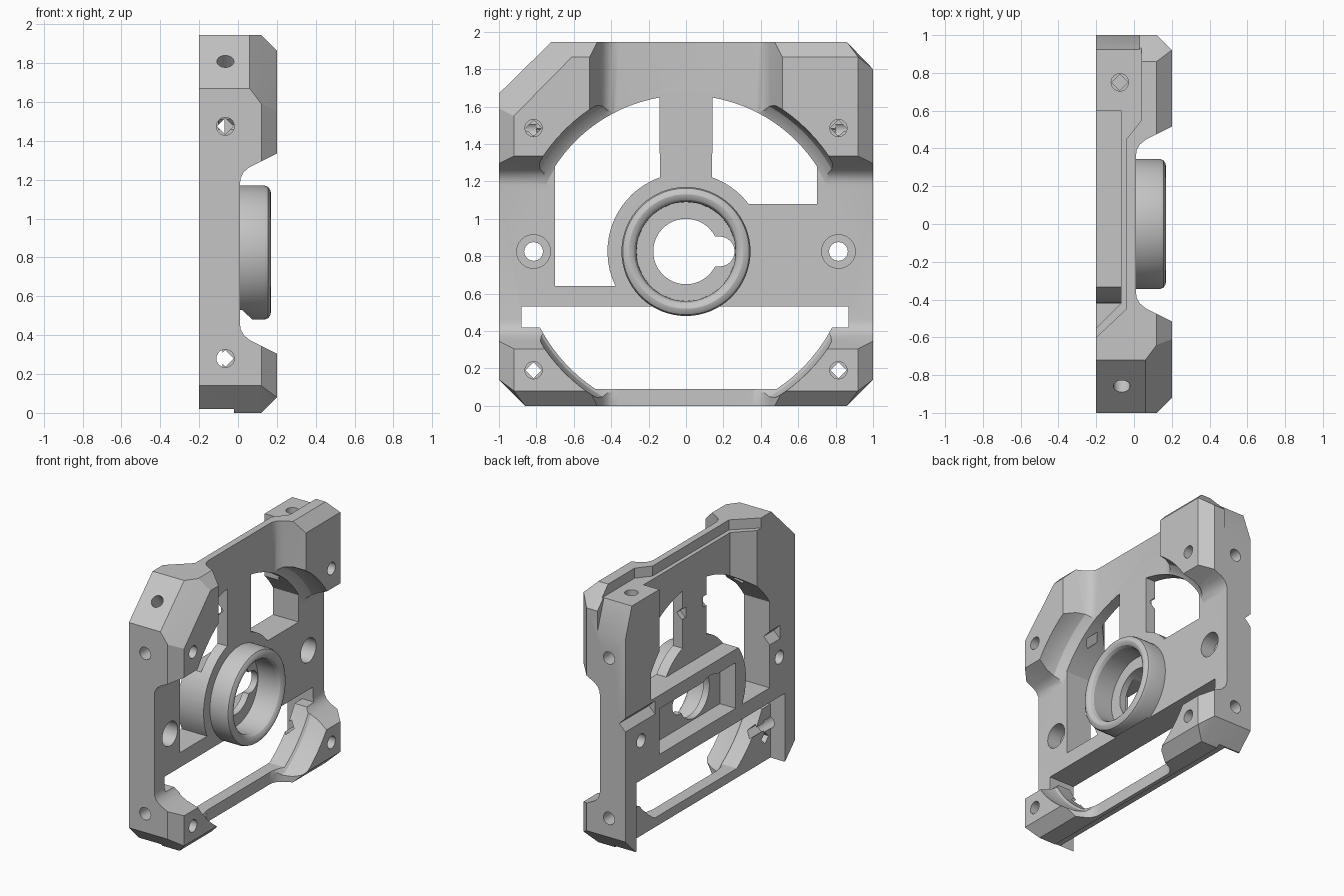
import bpy, bmesh, math
from mathutils import Vector, Matrix

if "Cube" in bpy.data.objects:
    bpy.data.objects.remove(bpy.data.objects["Cube"])

grey = bpy.data.materials.new("plain grey")
grey.use_nodes = True
grey.diffuse_color = (0.56, 0.56, 0.56, 1)
grey.node_tree.nodes["Principled BSDF"].inputs["Base Color"].default_value = (0.56, 0.56, 0.56, 1)

HUB = 0.825  # height of the hub axis


def finish(bm, name):
    bmesh.ops.recalc_face_normals(bm, faces=bm.faces)
    mesh = bpy.data.meshes.new(name)
    bm.to_mesh(mesh)
    bm.free()
    ob = bpy.data.objects.new(name, mesh)
    bpy.context.collection.objects.link(ob)
    mesh.materials.append(grey)
    return ob


def prism(name, axis, pts, a, b):
    """Extrude a 2D outline along an axis; the outline uses the other two axes in order."""
    bm = bmesh.new()

    def place(p, t):
        v = list(p)
        v.insert("xyz".index(axis), t)
        return bm.verts.new(v)
    low = [place(p, a) for p in pts]
    high = [place(p, b) for p in pts]
    bm.faces.new(low)
    bm.faces.new(high)
    for i in range(len(pts)):
        j = (i + 1) % len(pts)
        bm.faces.new((low[i], low[j], high[j], high[i]))
    return finish(bm, name)


def box(name, x, y, z):
    return prism(name, "x", [(y[0], z[0]), (y[1], z[0]), (y[1], z[1]), (y[0], z[1])], *x)


def lathe(name, profile, steps=64):
    """Spin a closed (x, radius) profile around the hub axis."""
    bm = bmesh.new()
    rings = []
    for i in range(steps):
        t = math.tau * i / steps
        rings.append([bm.verts.new((x, r * math.cos(t), HUB + r * math.sin(t))) for x, r in profile])
    n = len(profile)
    for i in range(steps):
        p, q = rings[i], rings[(i + 1) % steps]
        for k in range(n):
            m = (k + 1) % n
            bm.faces.new((p[k], p[m], q[m], q[k]))
    return finish(bm, name)


def rod(name, start, end, r, steps=24):
    start, end = Vector(start), Vector(end)
    d = end - start
    bm = bmesh.new()
    mat = Matrix.Translation((start + end) / 2) @ d.to_track_quat("Z", "Y").to_matrix().to_4x4()
    bmesh.ops.create_cone(bm, cap_ends=True, segments=steps, radius1=r, radius2=r,
                          depth=d.length, matrix=mat)
    return finish(bm, name)


def arc(r, a, b, n=16):
    """Arc about the hub in (y, z), angles in degrees."""
    angles = [math.radians(a + (b - a) * i / n) for i in range(n + 1)]
    return [(r * math.cos(t), HUB + r * math.sin(t)) for t in angles]


def cut(target, other):
    mod = target.modifiers.new("cut", "BOOLEAN")
    mod.operation, mod.solver, mod.object = "DIFFERENCE", "EXACT", other
    bpy.context.view_layer.objects.active = target
    bpy.ops.object.modifier_apply(modifier=mod.name)
    bpy.data.objects.remove(other)


def screw_hole(start, middle, end):
    """Round hole that continues as a square one."""
    cut(frame, rod("round_hole", start, middle, 0.046))
    cut(frame, rod("square_hole", start, end, 0.043, 4))


# Outer block: chamfered outline with a bevelled front
outline = [(-0.86, 0), (0.86, 0), (1, 0.14), (1, 1.8), (0.86, 1.945), (-0.72, 1.945), (-1, 1.67), (-1, 0.14)]
face = [(-0.92, 0.08), (0.92, 0.08), (0.92, 1.865), (-0.61, 1.865), (-0.92, 1.55)]
bm = bmesh.new()
for y, z in outline:
    bm.verts.new((-0.2, y, z))
    bm.verts.new((0.06 if y < 0 and z > 1 else 0.12, y, z))
for y, z in face:
    bm.verts.new((0.2, y, z))
for y, z in [(-1, 1.59), (-0.64, 1.945)]:
    bm.verts.new((0.12, y, z))
bmesh.ops.convex_hull(bm, input=bm.verts)
bmesh.ops.dissolve_limit(bm, angle_limit=0.01, verts=bm.verts, edges=bm.edges)
frame = finish(bm, "mounting_frame")

# Front channels, crossing between the four raised corners
flare = [(0.01, 0.36), (0.014, 0.39), (0.03, 0.42), (0.06, 0.445), (0.2, 0.515), (0.26, 0.545)]
channel = [(x, -h) for x, h in flare] + [(x, h) for x, h in reversed(flare)]
cut(frame, prism("vertical_channel", "z", channel, -0.1, 2.1))
cut(frame, prism("cross_channel", "y", [(x, h + 0.82) for x, h in channel], -1.1, 1.1))

# Round clearance hollowed into the corners
bowl = [(0.01, 0.83), (0.025, 0.86), (0.06, 0.895), (0.12, 0.915), (0.26, 0.92)]
cut(frame, lathe("corner_bowl", bowl + [(0.26, 0.1), (0.01, 0.1)], 96))

# Upper windows either side of the strut
right_window = [(0.7, 1.08)] + arc(0.835, 33, 80.3) + arc(0.42, 70.5, 37.4)
left_window = [(-0.7, 0.64)] + arc(0.835, 147, 99.7) + arc(0.42, 109.5, 206.1)
cut(frame, prism("right_window", "x", right_window, -0.3, 0.1))
cut(frame, prism("left_window", "x", left_window, -0.3, 0.1))

# Lower opening with the wide slot above it
lower = [(-0.88, 0.53), (-0.88, 0.42)] + arc(0.88, 207.5, 236.7) + arc(0.88, 303.3, 332.5)
lower += [(0.87, 0.42), (0.87, 0.53)]
cut(frame, prism("lower_opening", "x", lower, -0.3, 0.3))

# Rear pocket, top ledge and hollow lower corners
cut(frame, prism("rear_pocket", "z", [(-0.07, -0.42), (-0.25, -0.6), (-0.25, 0.6), (-0.07, 0.6)], 1.08, 2.1))
ledge = [(-0.25, -0.64), (-0.2, -0.6), (-0.04, -0.45), (-0.04, 0.45), (0.04, 0.55), (0.04, 1.1), (-0.25, 1.1)]
cut(frame, prism("top_ledge", "z", ledge, 1.87, 2.1))
cut(frame, prism("rear_chamfer", "x", [(0.92, 1.88), (1.05, 1.88), (1.05, 1.5)], -0.3, 0.03))
cut(frame, box("lower_hollow", (-0.3, -0.08), (-0.88, 0.87), (-0.1, 0.53)))
cut(frame, box("bottom_step", (-0.3, -0.02), (-1.1, 1.1), (-0.1, 0.02)))

# Rear cavity behind the hub
cut(frame, box("hub_cavity", (-0.3, -0.07), (-0.3, 0.6), (0.64, 0.98)))

# V grooves across the rear of both side posts
groove = [(-0.22, 0.94), (-0.15, 1.01), (-0.22, 1.08)]
cut(frame, prism("long_groove", "y", groove, 0.65, 1.1))
cut(frame, prism("short_groove", "y", groove, -0.82, -0.65))

# Hub bore with its key slot
cut(frame, rod("hub_recess", (-0.02, 0, HUB), (0.3, 0, HUB), 0.265, 64))
cut(frame, rod("shaft_hole", (-0.3, 0, HUB), (0.3, 0, HUB), 0.175, 48))
cut(frame, rod("key_end", (-0.3, 0.18, HUB), (0.05, 0.18, HUB), 0.08))
cut(frame, box("key_slot", (-0.3, 0.05), (0.1, 0.18), (HUB - 0.08, HUB + 0.08)))

# Screw holes, mirrored left and right
for s in (-1, 1):
    y = s * 0.815
    for z in (0.19, 1.485):
        screw_hole((0.3, y, z), (-0.02, y, z), (-0.1, y, z))
    for z in (0.28, 1.475):
        screw_hole((-0.065, s * 1.1, z), (-0.065, s * 0.8, z), (-0.065, s * 0.1, z))
    cut(frame, rod("middle_hole", (-0.3, y, HUB), (0.3, y, HUB), 0.05))
    cut(frame, rod("counterbore", (-0.1, y, HUB), (0.1, y, HUB), 0.09, 32))
screw_hole((-0.075, 0.75, 2.1), (-0.075, 0.75, 1.7), (-0.075, 0.75, 1.55))
cut(frame, rod("chamfer_hole", (-0.065, -0.95, 1.9), (-0.065, -0.68, 1.63), 0.044))

# Raised hub ring with a rounded lip
profile = [(0.0, 0.345), (0.135, 0.345), (0.155, 0.338), (0.166, 0.322), (0.17, 0.306),
           (0.166, 0.29), (0.155, 0.276), (0.135, 0.266), (-0.02, 0.264), (-0.02, 0.28), (0.0, 0.28)]
ring = lathe("hub_ring", profile)
relief = [(-0.1, 0.53), (0.02, 0.53), (0.08, 0.475), (0.08, 0.4), (-0.1, 0.4)]
cut(ring, prism("ring_relief", "y", relief, -0.4, 0.4))

# Shade curved walls smoothly
bpy.ops.object.select_all(action="DESELECT")
for ob in (frame, ring):
    ob.select_set(True)
bpy.context.view_layer.objects.active = frame
bpy.ops.object.shade_smooth_by_angle(angle=math.radians(25))
